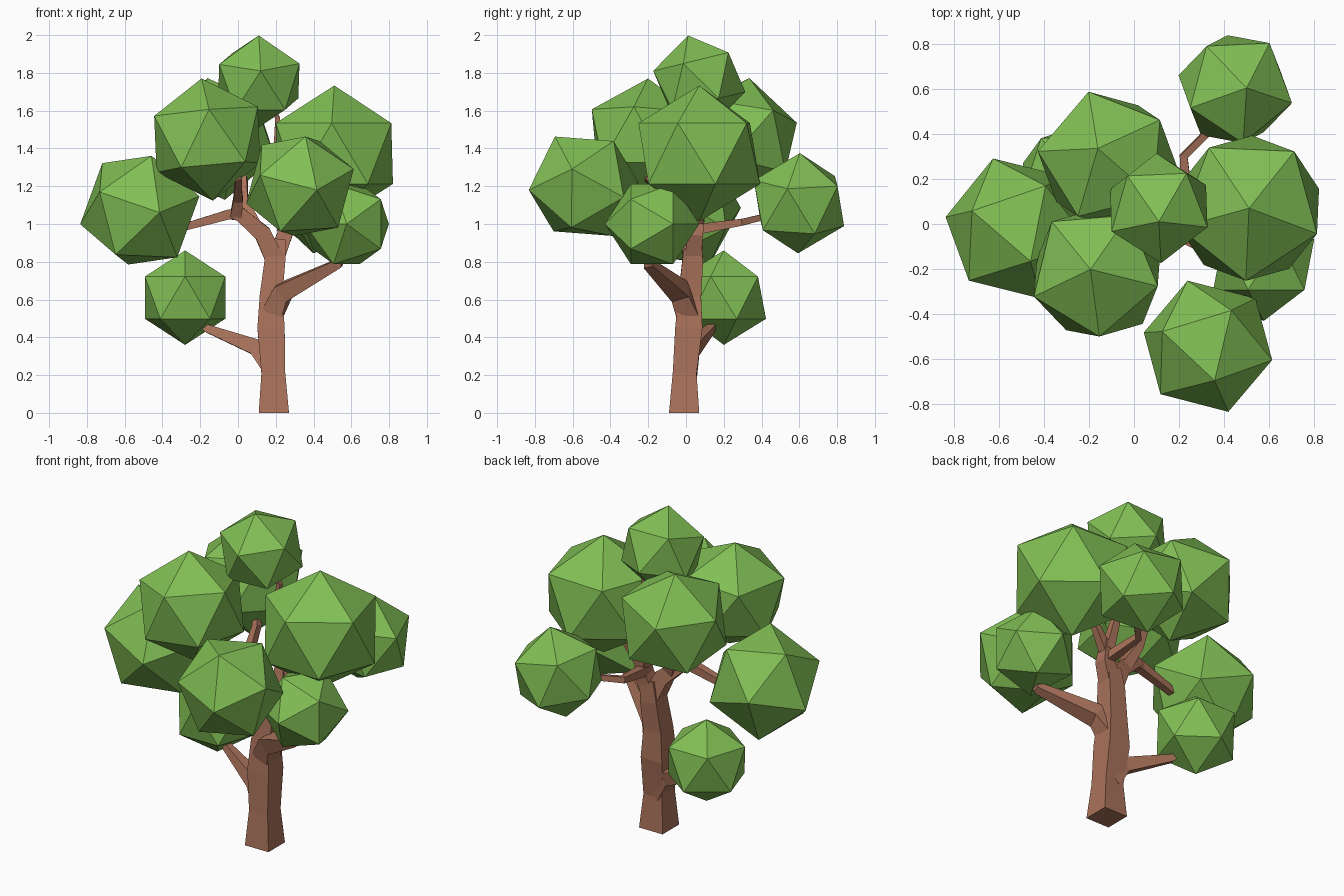
import bpy, bmesh
from mathutils import Vector, Matrix

if "Cube" in bpy.data.objects:
    bpy.data.objects.remove(bpy.data.objects["Cube"])


def material(name, color):
    m = bpy.data.materials.new(name)
    m.diffuse_color = (*color, 1)
    m.use_nodes = True
    m.node_tree.nodes["Principled BSDF"].inputs["Base Color"].default_value = m.diffuse_color
    return m


BARK = material("bark", (0.40, 0.17, 0.105))
LEAF = material("leaf", (0.22, 0.52, 0.09))


def add_object(name, bm, mat):
    bmesh.ops.recalc_face_normals(bm, faces=bm.faces)
    me = bpy.data.meshes.new(name)
    bm.to_mesh(me)
    bm.free()
    me.materials.append(mat)
    ob = bpy.data.objects.new(name, me)
    bpy.context.collection.objects.link(ob)


def limb(name, points):
    """Square-section tapered limb through (x, y, z, half width) points."""
    bm = bmesh.new()
    pos = [Vector(p[:3]) for p in points]
    span = (pos[-1] - pos[0]).normalized()
    ref = Vector((0, 1, 0)) if abs(span.y) < 0.8 else Vector((1, 0, 0))
    rings = []
    for i, p in enumerate(pos):
        d = (pos[min(i + 1, len(pos) - 1)] - pos[max(i - 1, 0)]).normalized()
        if name == "trunk" and i == 0:
            d = Vector((0, 0, 1))
        u = (ref - d * ref.dot(d)).normalized()
        v = d.cross(u)
        w = points[i][3]
        rings.append([bm.verts.new(p + u * a * w + v * b * w)
                      for a, b in ((1, 1), (-1, 1), (-1, -1), (1, -1))])
    for r, s in zip(rings, rings[1:]):
        for k in range(4):
            n = (k + 1) % 4
            bm.faces.new((r[k], r[n], s[n], s[k]))
    bm.faces.new(rings[0])
    bm.faces.new(rings[-1])
    add_object(name, bm, BARK)


def leaf_ball(name, centre, radius, a, b):
    """Icosahedron with one corner along a and a neighbouring corner towards b."""
    bm = bmesh.new()
    bmesh.ops.create_icosphere(bm, subdivisions=1, radius=1)
    z = Vector(a).normalized()
    x = Vector(b)
    x = (x - z * x.dot(z)).normalized()
    rot = Matrix((x, z.cross(x), z)).transposed()
    for v in bm.verts:
        v.co = rot @ v.co.normalized() * radius + Vector(centre)
    add_object(name, bm, LEAF)


# Trunk and branches
limb("trunk", [(.19, -.01, 0, .08), (.187, -.007, .21, .063), (.175, .015, .45, .072),
               (.175, .02, .62, .06), (.195, .035, .8, .055), (.21, .04, .92, .045)])
limb("low_left_branch", [(.19, 0, .24, .06), (.1, .03, .345, .042),
                         (-.16, .13, .445, .021), (-.26, .19, .56, .015)])
limb("right_branch", [(.17, .02, .5, .06), (.24, -.03, .64, .05),
                      (.53, -.2, .79, .025), (.58, -.19, .95, .018)])
limb("left_fork", [(.2, .035, .8, .05), (.13, .02, .95, .045), (-.01, 0, 1.07, .035)])
limb("left_branch", [(.03, .01, 1.05, .035), (-.05, 0, 1.05, .026),
                     (-.28, -.01, .985, .02), (-.45, -.02, 1.05, .014)])
limb("front_left_branch", [(-.01, 0, 1.04, .032), (0, -.06, 1.13, .025),
                           (0, -.2, 1.24, .018), (-.12, -.21, 1.38, .014)])
limb("back_left_branch", [(.09, .02, .99, .035), (.03, .07, 1.12, .024),
                          (.03, .14, 1.24, .019), (-.08, .26, 1.4, .014)])
limb("right_fork", [(.2, .035, .82, .045), (.25, .05, .95, .04), (.25, .07, 1.07, .03)])
limb("top_branch", [(.25, .07, 1.02, .028), (.2, .1, 1.28, .018),
                    (.21, .1, 1.56, .013), (.13, .07, 1.72, .01)])
limb("upper_right_branch", [(.25, .06, 1.0, .028), (.34, .08, 1.12, .02),
                            (.47, .07, 1.3, .015)])
limb("back_right_branch", [(.24, .05, .97, .028), (.22, .3, 1.01, .018),
                           (.34, .42, 1.04, .016), (.43, .55, 1.09, .012)])

# Foliage: centre, radius, direction of one corner, direction of its neighbour
BALLS = {
    "top": ((.11, .07, 1.755), .25, (0, -.06, .245), (.01, -.24, .05)),
    "front_left": ((-.163, -.216, 1.447), .325, (-.03, .015, .323), (.01, -.27, .14)),
    "back_left": ((-.115, .28, 1.45), .33, (-.045, .055, .32), (-.087, .307, .085)),
    "upper_right": ((.51, .07, 1.373), .36, (0, 0, 1), (.312, -.117, .16)),
    "left": ((-.52, -.02, 1.073), .328, (.105, -.31, -.012), (.305, -.062, .07)),
    "front": ((.328, -.542, 1.2), .305, (.09, -.29, -.02), (.03, -.153, .255)),
    "lower_right": ((.575, -.18, 1.0), .25, (0, -.245, 0), (-.24, -.11, 0)),
    "back_right": ((.449, .598, 1.11), .27, (.05, .005, .265), (.036, -.235, .13)),
    "low_left": ((-.28, .2, .61), .25, (0, 0, 1), (0, -.22, .11)),
}
for key, (c, r, a, b) in BALLS.items():
    leaf_ball("foliage_" + key, c, r, a, b)
